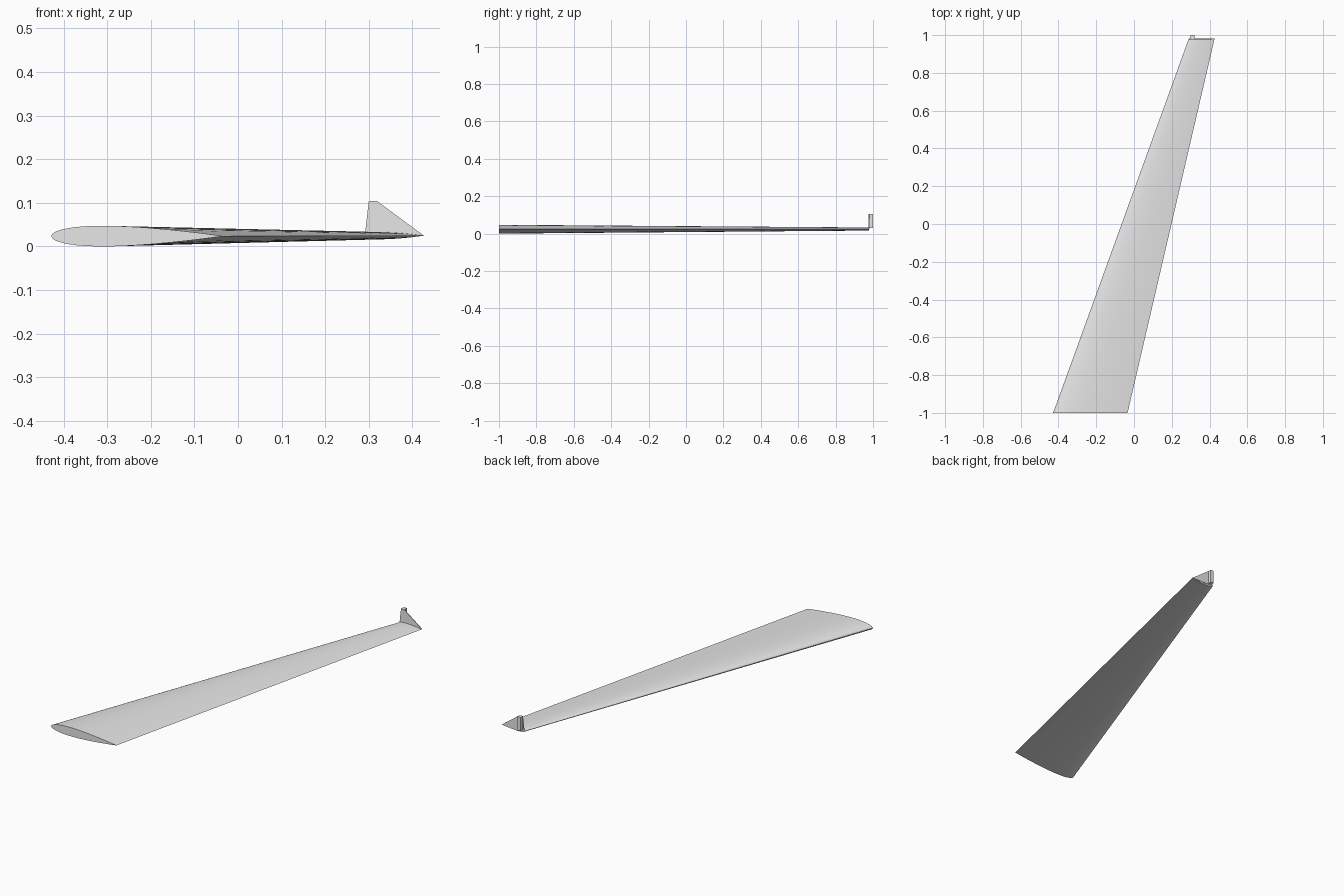
import bpy
import bmesh
from math import cos, pi, sqrt

cube = bpy.data.objects.get("Cube")
if cube:
    bpy.data.objects.remove(cube, do_unlink=True)

grey = bpy.data.materials.new("light_grey")
grey.use_nodes = True
grey.diffuse_color = (0.8, 0.8, 0.8, 1)
grey.node_tree.nodes["Principled BSDF"].inputs["Base Color"].default_value = grey.diffuse_color

MID_Z = 0.0237
ROOT_Y, TIP_Y = -1.0, 0.979


def half_thickness(t):
    """Symmetric aerofoil, 12 percent thick, closed at the trailing edge."""
    return 0.6 * (0.2969 * sqrt(t) - 0.126 * t - 0.3516 * t**2
                  + 0.2843 * t**3 - 0.1036 * t**4)


def aerofoil(lead, trail, y, mid_z, steps=24):
    """Closed loop: trailing edge, over the top, round the nose, back below."""
    chord = trail - lead
    points = []
    for i in range(2 * steps):
        t = (1 + cos(pi * i / steps)) / 2
        side = 1 if i < steps else -1
        points.append((lead + chord * t, y, mid_z + side * chord * half_thickness(t)))
    return points


def loft(name, first, second):
    """Skin two matching loops and cap both ends."""
    bm = bmesh.new()
    a = [bm.verts.new(p) for p in first]
    b = [bm.verts.new(p) for p in second]
    for i in range(len(a)):
        j = (i + 1) % len(a)
        bm.faces.new((a[i], a[j], b[j], b[i]))
    bm.faces.new(a)
    bm.faces.new(b)
    bmesh.ops.recalc_face_normals(bm, faces=bm.faces)
    mesh = bpy.data.meshes.new(name)
    bm.to_mesh(mesh)
    bm.free()
    mesh.materials.append(grey)
    obj = bpy.data.objects.new(name, mesh)
    bpy.context.collection.objects.link(obj)
    return obj


def plate(name, outline, y0, y1):
    """Extrude an x-z outline along y."""
    return loft(name, [(x, y0, z) for x, z in outline], [(x, y1, z) for x, z in outline])


# Swept, tapered wing
wing = loft("wing",
            aerofoil(-0.428, -0.034, ROOT_Y, MID_Z),
            aerofoil(0.289, 0.426, TIP_Y, MID_Z + 0.001))
bpy.ops.object.select_all(action="DESELECT")
wing.select_set(True)
bpy.context.view_layer.objects.active = wing
bpy.ops.object.shade_smooth_by_angle(angle=pi / 6)

# Thin upright fin on the wing tip
plate("tip_fin",
      [(0.291, 0.026), (0.300, 0.104), (0.319, 0.104), (0.426, 0.025)],
      TIP_Y - 0.002, TIP_Y + 0.002)

# Small upright post on the outer side of the fin
plate("fin_post",
      [(0.300, 0.031), (0.300, 0.104), (0.319, 0.104), (0.319, 0.031)],
      TIP_Y, 1.0)
